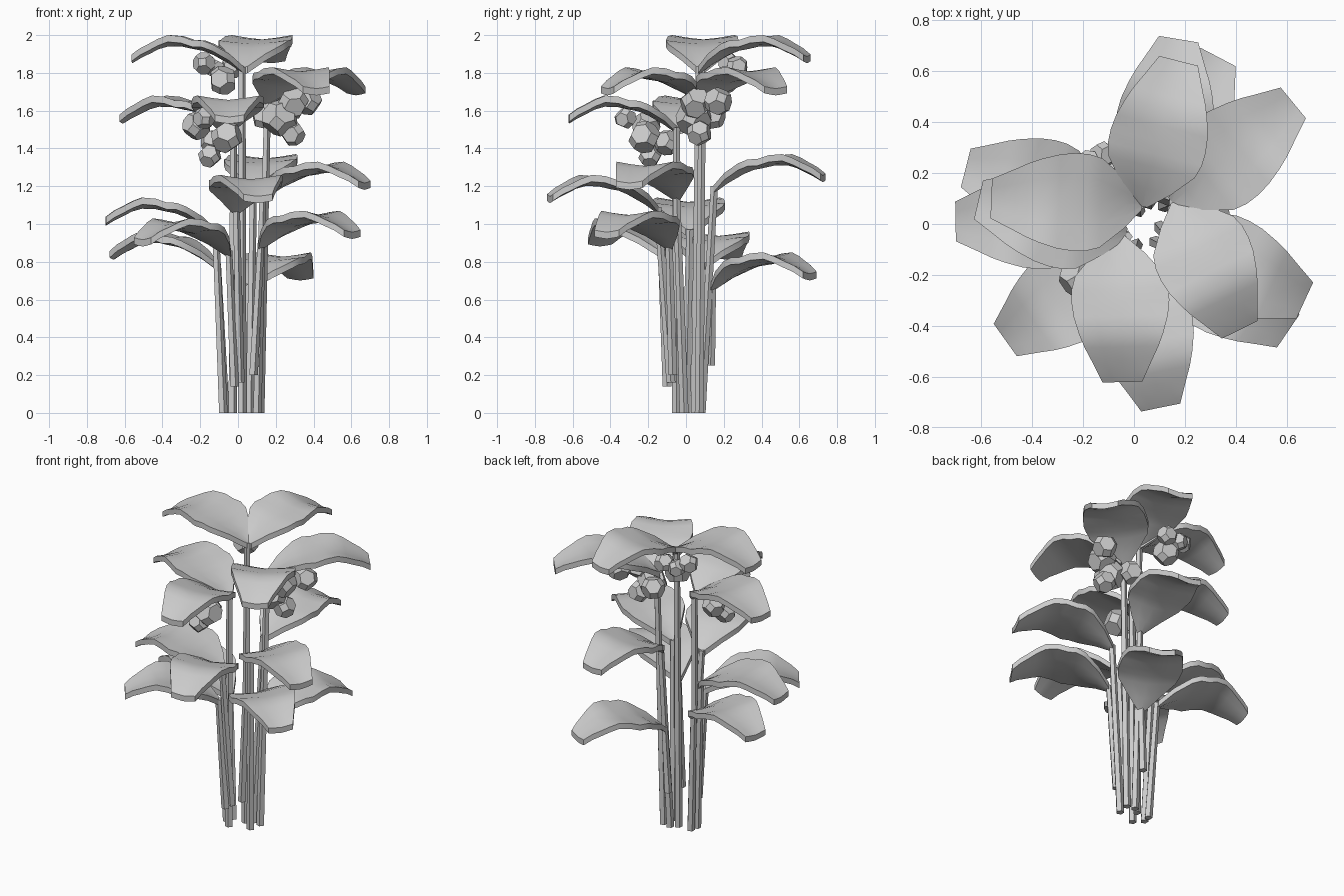
import bpy, bmesh, random
from itertools import permutations
from mathutils import Vector, Euler

if "Cube" in bpy.data.objects:
    bpy.data.objects.remove(bpy.data.objects["Cube"])

random.seed(4)


def finish(bm, name):
    bmesh.ops.recalc_face_normals(bm, faces=bm.faces)
    me = bpy.data.meshes.new(name)
    bm.to_mesh(me)
    bm.free()
    ob = bpy.data.objects.new(name, me)
    bpy.context.collection.objects.link(ob)
    return ob


# Leaf profile: t along leaf, half width, midrib height, rim height
PROFILE = [(0.0, .022, .0, .005), (.12, .10, .05, .07), (.27, .175, .10, .122),
           (.36, .19, .122, .142), (.45, .192, .132, .144), (.55, .185, .145, .164),
           (.67, .165, .147, .17), (.76, .145, .132, .15), (.84, .122, .108, .125),
           (.92, .10, .085, .102), (1.0, .078, .057, .068)]
THICK = .036


def leaf(name, base, tip):
    b = Vector(base)
    d = Vector((tip[0] - b.x, tip[1] - b.y, 0))
    side = Vector((-d.y, d.x, 0)).normalized()
    bm = bmesh.new()
    rows = []
    for t, w, mid, rim in PROFILE:
        top = []
        for s in (-1, -.5, 0, .5, 1):
            z = mid + (rim - mid) * abs(s) ** 1.3
            top.append(b + d * t + side * w * s + Vector((0, 0, z)))
        low = [p - Vector((0, 0, THICK)) for p in reversed(top)]
        rows.append([bm.verts.new(p) for p in top + low])
    n = len(rows[0])
    for r0, r1 in zip(rows, rows[1:]):
        for i in range(n):
            j = (i + 1) % n
            bm.faces.new((r0[i], r0[j], r1[j], r1[i]))
    for r in (rows[0], rows[-1]):
        for i in range(4):
            bm.faces.new((r[i], r[i + 1], r[n - 2 - i], r[n - 1 - i]))
    ob = finish(bm, name)
    bpy.context.view_layer.objects.active = ob
    ob.select_set(True)
    bpy.ops.object.shade_smooth_by_angle(angle=.5)
    ob.select_set(False)


def stem(name, bottom, top, r=.025):
    bm = bmesh.new()
    rings = []
    for p, k in ((bottom, 1.0), (top, .8)):
        rings.append([bm.verts.new(Vector(p) + Vector((x * r * k, y * r * k, 0)))
                      for x, y in ((1, 0), (.3, .95), (-.8, .6), (-.8, -.6), (.3, -.95))])
    for i in range(5):
        j = (i + 1) % 5
        bm.faces.new((rings[0][i], rings[0][j], rings[1][j], rings[1][i]))
    bm.faces.new(rings[0])
    bm.faces.new(rings[1])
    finish(bm, name)


# Truncated octahedron berry
def berry(name, loc, r):
    bm = bmesh.new()
    k = r * 1.03 / 5 ** .5
    for p in {q for a in (-1, 1) for b in (-2, 2) for q in permutations((0, a, b))}:
        bm.verts.new(Vector(p) * k)
    bmesh.ops.convex_hull(bm, input=bm.verts[:])
    bmesh.ops.dissolve_limit(bm, angle_limit=.05, verts=bm.verts[:], edges=bm.edges[:])
    ob = finish(bm, name)
    ob.location = loc
    ob.rotation_euler = Euler([random.uniform(0, 1.5) for _ in range(3)])


# Tall stems: foot, top, two leaves as (base x, base y, tip x, tip y)
TALL = [((.02, .05, 0), (.02, .07, 1.83), [(.03, .075, -.56, .10), (.03, .07, .175, .64)]),
        ((.115, .07, 0), (.155, .085, 1.66), [(.15, .085, .625, .475), (.165, .09, .415, -.415)]),
        ((-.03, -.05, 0), (-.025, -.05, 1.51), [(-.03, -.04, -.61, .095), (-.06, -.045, -.045, -.62)])]
for k, (foot, top, leaves) in enumerate(TALL):
    stem(f"tall_stem_{k}", foot, top)
    for i, (bx, by, tx, ty) in enumerate(leaves):
        leaf(f"tall_leaf_{k}_{i}", (bx, by, top[2]), (tx, ty))

# Lower stems: foot, top, one leaf tip each
LOW = [((.10, -.01, 0), (.13, -.05, 1.16), (.67, -.30)),
       ((.08, -.07, .20), (.12, -.09, .90), (.605, -.42)),
       ((.06, .08, 0), (.08, .15, 1.20), (.175, .725)),
       ((.01, -.08, .16), (-.01, -.15, 1.09), (.105, -.72)),
       ((-.08, .0, 0), (-.12, .02, .97), (-.70, .01)),
       ((-.07, .05, 0), (-.11, .08, .79), (-.66, .22)),
       ((-.02, -.10, .14), (-.05, -.13, .86), (-.505, -.455)),
       ((.04, .13, .25), (.06, .14, .68), (.33, .655))]
for k, (foot, top, tip) in enumerate(LOW):
    stem(f"low_stem_{k}", foot, top)
    leaf(f"low_leaf_{k}", top, tip)

# Berry clusters: x, y, z, radius
BERRIES = [(-.06, -.22, 1.46, .085), (-.15, -.19, 1.36, .062), (-.22, -.21, 1.52, .075),
           (-.18, -.32, 1.56, .058), (-.13, -.10, 1.43, .067),
           (.22, .04, 1.56, .095), (.29, .07, 1.48, .067), (.37, .17, 1.65, .074),
           (.29, .05, 1.64, .085), (.14, .14, 1.57, .072),
           (-.18, .23, 1.85, .06), (-.08, .20, 1.76, .077), (-.12, .27, 1.82, .055),
           (-.03, .27, 1.83, .06)]
for k, (x, y, z, r) in enumerate(BERRIES):
    berry(f"berry_{k}", (x, y, z), r)
